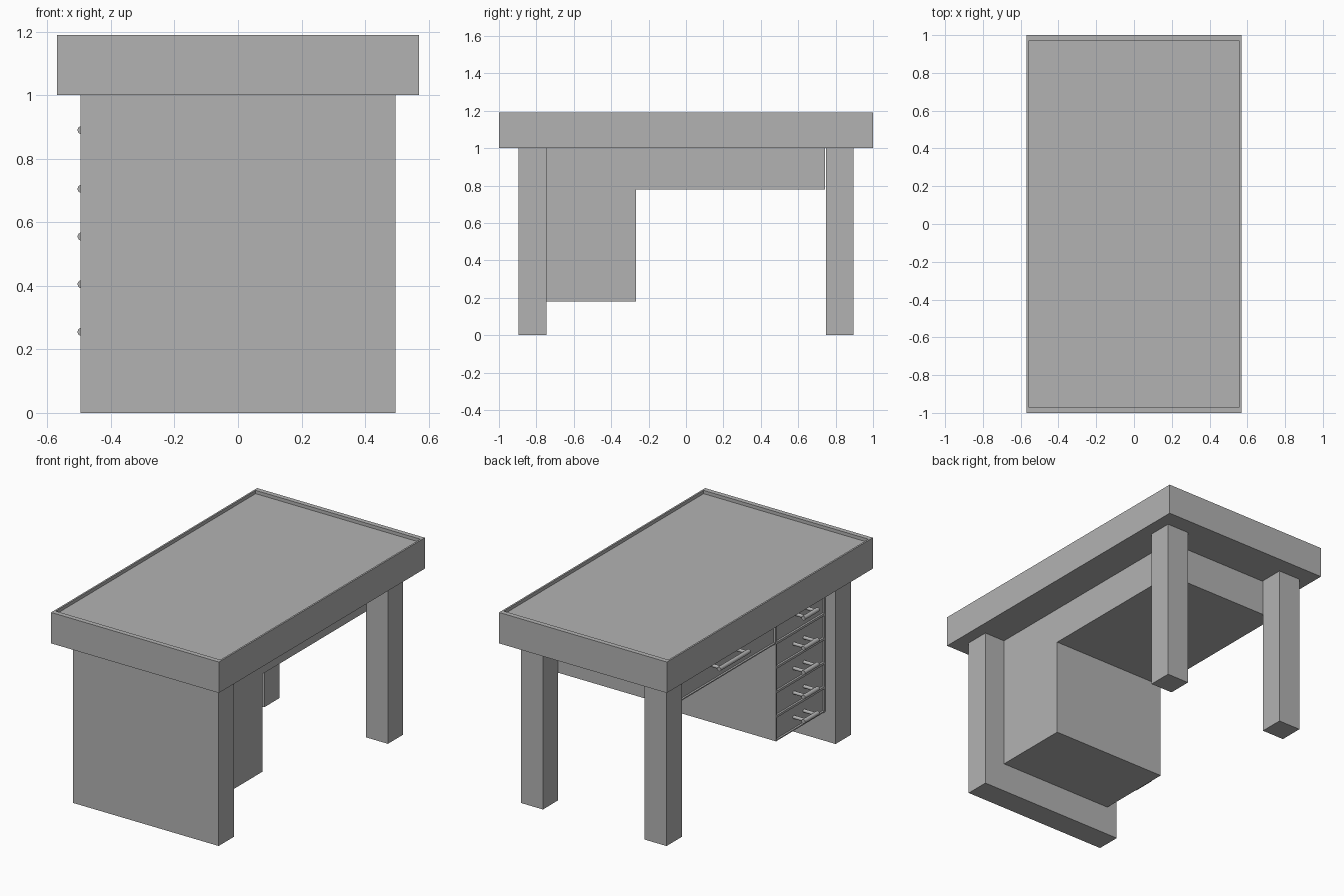
import bpy, bmesh
from mathutils import Matrix, Vector

cube = bpy.data.objects.get("Cube")
if cube:
    bpy.data.objects.remove(cube, do_unlink=True)

grey = bpy.data.materials.new("plain grey")
grey.use_nodes = True
grey.diffuse_color = (0.45, 0.45, 0.45, 1)
grey.node_tree.nodes["Principled BSDF"].inputs["Base Color"].default_value = (0.45, 0.45, 0.45, 1)


def finish(name, bm):
    mesh = bpy.data.meshes.new(name)
    bm.to_mesh(mesh)
    bm.free()
    mesh.materials.append(grey)
    obj = bpy.data.objects.new(name, mesh)
    bpy.context.collection.objects.link(obj)
    return obj


def box(name, x, y, z, inset_dir=None, rim=0.0, depth=0.0):
    """Box from ranges; optionally one side gets a rim around a recessed panel."""
    bm = bmesh.new()
    size = Vector((x[1] - x[0], y[1] - y[0], z[1] - z[0]))
    mid = Vector((sum(x) / 2, sum(y) / 2, sum(z) / 2))
    bmesh.ops.create_cube(bm, size=1, matrix=Matrix.Translation(mid) @ Matrix.Diagonal((*size, 1)))
    if inset_dir:
        bm.normal_update()
        face = max(bm.faces, key=lambda f: f.normal.dot(Vector(inset_dir)))
        bmesh.ops.inset_region(bm, faces=[face], thickness=rim)
        panel = bmesh.ops.extrude_face_region(bm, geom=[face])
        verts = [g for g in panel["geom"] if isinstance(g, bmesh.types.BMVert)]
        bmesh.ops.translate(bm, verts=verts, vec=-Vector(inset_dir) * depth)
        if face.is_valid:
            bmesh.ops.delete(bm, geom=[face], context='FACES_ONLY')
        bmesh.ops.recalc_face_normals(bm, faces=bm.faces)
    return finish(name, bm)


def rod(bm, start, end, radius):
    start, end = Vector(start), Vector(end)
    turn = (end - start).to_track_quat('Z', 'Y').to_matrix().to_4x4()
    bmesh.ops.create_cone(bm, cap_ends=True, segments=16, radius1=radius, radius2=radius,
                          depth=(end - start).length,
                          matrix=Matrix.Translation((start + end) / 2) @ turn)


FRONT = -0.425      # drawer face
BACK = 0.355        # back of drawer unit
BODY = FRONT + 0.02


def drawer(name, y, z, handle_length):
    box(name + "_front", (FRONT, BODY), y, z, (-1, 0, 0), 0.01, 0.012)
    # Pull handle: bar on two stems
    cy, cz, bar_x = sum(y) / 2, sum(z) / 2, -0.492
    half = handle_length / 2
    bm = bmesh.new()
    rod(bm, (bar_x, cy - half, cz), (bar_x, cy + half, cz), 0.013)
    for side in (-1, 1):
        sy = cy + side * (half - 0.02)
        rod(bm, (BODY, sy, cz), (bar_x, sy, cz), 0.01)
    handle = finish(name + "_handle", bm)
    bpy.ops.object.select_all(action='DESELECT')
    bpy.context.view_layer.objects.active = handle
    handle.select_set(True)
    bpy.ops.object.shade_smooth_by_angle()


# Table top with thin raised rim, a little wider at the ends
top = box("table_top", (-0.57, 0.57), (-1, 1), (1.0, 1.19), (0, 0, 1), 0.015, 0.02)
for v in top.data.vertices:
    if 0.98 < abs(v.co.y) < 0.99:
        v.co.y = 0.97 if v.co.y > 0 else -0.97

# Supports
box("side_panel", (-0.495, 0.495), (-0.895, -0.745), (0, 1.0))
box("left_leg", (0.345, 0.495), (0.748, 0.896), (0, 1.0))
box("right_leg", (-0.495, -0.345), (0.748, 0.896), (0, 1.0))

# Drawer housings
SPLIT = -0.267
box("drawer_cabinet", (BODY, BACK), (-0.745, SPLIT), (0.18, 1.0))
box("wide_drawer_housing", (BODY, BACK), (SPLIT, 0.742), (0.78, 1.0))

# Drawers
drawer("wide_drawer", (SPLIT, 0.742), (0.78, 1.0), 0.29)
drawer("top_drawer", (-0.745, SPLIT), (0.78, 1.0), 0.14)
for i in range(4):
    low = 0.18 + i * 0.15
    drawer("small_drawer_%d" % (i + 1), (-0.745, SPLIT), (low, low + 0.15), 0.14)
